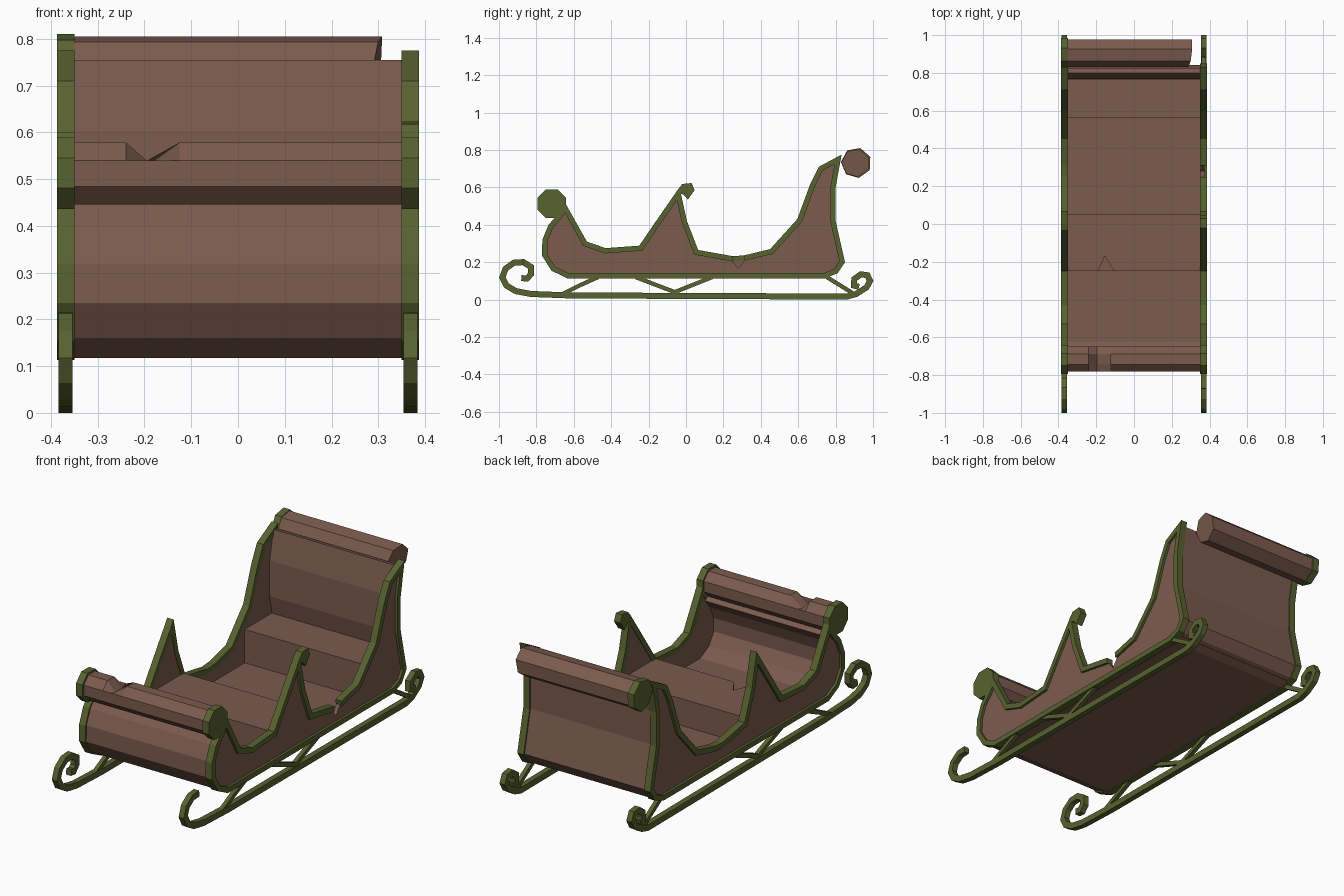
import bpy, bmesh, math
from mathutils import Vector

if "Cube" in bpy.data.objects:
    bpy.data.objects.remove(bpy.data.objects["Cube"])


def material(name, rgb):
    m = bpy.data.materials.new(name)
    m.diffuse_color = (*rgb, 1)
    m.use_nodes = True
    m.node_tree.nodes["Principled BSDF"].inputs["Base Color"].default_value = m.diffuse_color
    return m


BROWN = material("brown wood", (0.20, 0.105, 0.076))
GREEN = material("olive trim", (0.098, 0.122, 0.03))


def finish(name, bm, mat):
    bmesh.ops.recalc_face_normals(bm, faces=bm.faces)
    me = bpy.data.meshes.new(name)
    bm.to_mesh(me)
    bm.free()
    me.materials.append(mat)
    ob = bpy.data.objects.new(name, me)
    bpy.context.collection.objects.link(ob)
    return ob


def offset(path, w, closed=False):
    """Mitred offset of a y/z path; positive is to its left."""
    p = [Vector(q) for q in path]
    n = len(p)
    out = []
    for i in range(n):
        ds = []
        if closed or i > 0:
            ds.append((p[i] - p[i - 1]).normalized())
        if closed or i < n - 1:
            ds.append((p[(i + 1) % n] - p[i]).normalized())
        ns = [Vector((-d.y, d.x)) for d in ds]
        m = ns[0] if len(ns) == 1 else (ns[0] + ns[1]) / max(0.1, 1 + ns[0].dot(ns[1]))
        out.append(p[i] + m * w)
    return out


def loft(name, sections, mat):
    """Skin between sections of 3D points, with capped ends."""
    bm = bmesh.new()
    rows = [[bm.verts.new(v) for v in s] for s in sections]
    n = len(rows[0])
    for a, b in zip(rows, rows[1:]):
        for i in range(n):
            j = (i + 1) % n
            bm.faces.new((a[i], a[j], b[j], b[i]))
    bm.faces.new(rows[0])
    bm.faces.new(rows[-1])
    return finish(name, bm, mat)


def prism(name, pts, x0, x1, mat):
    return loft(name, [[(x, p[0], p[1]) for p in pts] for x in (x0, x1)], mat)


def ribbon(name, path, o1, o2, x0, x1, mat, closed=False, skip=None):
    """Rectangular strip following a path, optionally with one missing segment."""
    a, b = offset(path, o1, closed), offset(path, o2, closed)
    bm = bmesh.new()
    rings = [[bm.verts.new(v) for v in ((x0, *p), (x1, *p), (x1, *q), (x0, *q))]
             for p, q in zip(a, b)]
    n = len(rings)
    for i in range(n if closed else n - 1):
        if i == skip:
            continue
        r, s = rings[i], rings[(i + 1) % n]
        for k in range(4):
            l = (k + 1) % 4
            bm.faces.new((r[k], r[l], s[l], s[k]))
    if not closed:
        bm.faces.new(rings[0])
        bm.faces.new(rings[-1])
    elif skip is not None:
        bm.faces.new(rings[skip])
        bm.faces.new(rings[skip + 1])
    return finish(name, bm, mat)


def ngon(cy, cz, r, n, turn=0.0):
    return [(cy + r * math.cos(turn + 2 * math.pi * i / n),
             cz + r * math.sin(turn + 2 * math.pi * i / n)) for i in range(n)]


# Side outline, clockwise in y/z
outline = [(-.635, .113), (-.72, .155), (-.77, .235), (-.768, .32), (-.735, .40),
           (-.69, .45), (-.645, .515), (-.53, .31), (-.43, .275), (-.25, .288),
           (-.16, .42), (-.035, .60), (.005, .42), (.065, .265), (.25, .232),
           (.31, .236), (.45, .27), (.595, .43), (.665, .62), (.71, .71),
           (.832, .775), (.80, .60), (.80, .42), (.85, .20), (.81, .14), (.74, .113)]
GAP = 14
runner = [(-.88, .115), (-.85, .112), (-.83, .135), (-.83, .175), (-.87, .20),
          (-.92, .197), (-.965, .165), (-.982, .118), (-.96, .075), (-.91, .045),
          (-.83, .03), (-.62, .022), (.86, .016), (.91, .03), (.965, .065),
          (.984, .10), (.97, .13), (.935, .135), (.90, .11), (.898, .075), (.925, .068)]
struts = {"front": [(-.66, .03), (-.57, .075), (-.47, .12)],
          "middle": [(-.27, .12), (-.06, .04), (.14, .12)],
          "rear": [(.75, .122), (.89, .035)]}

for side, s in (("left", -1), ("right", 1)):
    right = s > 0
    xi, xo = s * .35, s * .387
    # Green edging, broken on the right side
    ribbon(side + "_trim", outline, 0, -.028, xi, xo, GREEN, True, GAP if right else None)
    # Brown side panel, chipped under the broken edging
    panel = [tuple(p) for p in offset(outline, -.024, True)]
    if right:
        panel.insert(GAP + 1, (.28, .165))
    prism(side + "_panel", panel, s * .353, s * .374, BROWN)
    # Scroll disc on the front
    prism(side + "_front_scroll", ngon(-.718, .513, .083, 8, math.pi / 8), xi, xo, GREEN)
    # Runner, front curl snapped on the right side
    ribbon(side + "_runner", runner[4 if right else 0:], -.016, .016,
           s * .354, s * .384, GREEN)
    for k, path in struts.items():
        ribbon(f"{side}_{k}_strut", path, -.011, .011, s * .358, s * .38, GREEN)

# Scrolls that survive on one side only
prism("right_arm_scroll", [(-.05, .575), (-.02, .618), (.03, .623), (.046, .585),
                           (.01, .535), (-.012, .56)], .35, .387, GREEN)
prism("left_rear_scroll", ngon(.91, .731, .082, 7, 1.3), -.387, -.35, GREEN)

# Shell: back, floor and front in one bent sheet
shell = [(.825, .75), (.795, .60), (.793, .42), (.842, .20), (.805, .145), (.74, .117),
         (-.63, .117), (-.714, .16), (-.762, .235), (-.76, .32), (-.728, .395), (-.68, .45)]
ribbon("body_shell", shell, 0, -.027, -.354, .354, BROWN)

# Front roll with a chip in its upper edge
c = Vector((-.715, .512))
rows = []
for x, dip in ((-.352, 0), (-.24, 0), (-.195, .05), (-.125, 0), (.352, 0)):
    rows.append([(x, y, z - (dip if z > c.y + .04 else 0))
                 for y, z in ngon(c.x, c.y, .072, 8, math.pi / 8)])
loft("front_roll", rows, BROWN)

# Rear roll, broken short of the right side
rim = ngon(.907, .731, .077, 7, 1.3)
loft("rear_roll", [[(-.352, y, z) for y, z in rim],
                   [(.295 + .15 * (z - .731) + .1 * (y - .907), y, z) for y, z in rim]], BROWN)


def slab(name, pts, z0, z1):
    return loft(name, [[(x, y, z) for x, y in pts] for z in (z0, z1)], BROWN)


# Rear seat, and front bench with a notched front edge
slab("rear_seat", [(-.354, .56), (.354, .56), (.354, .785), (-.354, .785)], .135, .32)
slab("front_bench_base", [(-.354, -.25), (.354, -.25), (.354, .05), (-.354, .05)], .135, .21)
slab("front_bench_top", [(-.354, -.25), (-.19, -.25), (-.155, -.17), (-.105, -.25),
                         (.354, -.25), (.354, .05), (-.354, .05)], .21, .285)
